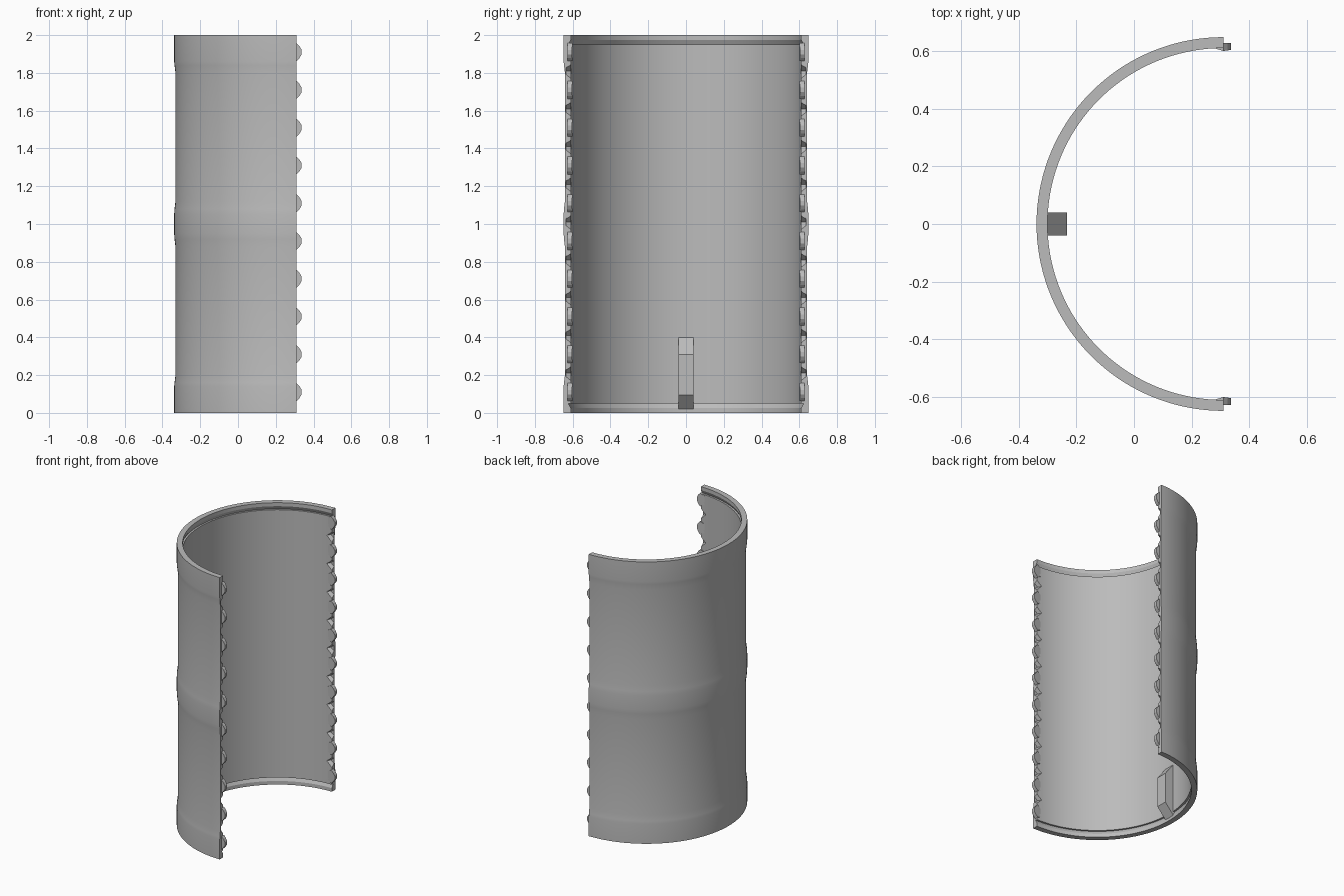
import bpy, bmesh, math
from mathutils import Vector

if "Cube" in bpy.data.objects:
    bpy.data.objects.remove(bpy.data.objects["Cube"])

CX, INNER, OUTER = 0.31, 0.61, 0.648
SEGMENTS = 72

grey = bpy.data.materials.new("plain grey")
grey.use_nodes = True
grey.diffuse_color = (0.5, 0.5, 0.5, 1)
grey.node_tree.nodes["Principled BSDF"].inputs["Base Color"].default_value = (0.5, 0.5, 0.5, 1)


def make_object(name, bm):
    bmesh.ops.recalc_face_normals(bm, faces=bm.faces)
    mesh = bpy.data.meshes.new(name)
    bm.to_mesh(mesh)
    bm.free()
    mesh.materials.append(grey)
    obj = bpy.data.objects.new(name, mesh)
    bpy.context.collection.objects.link(obj)
    return obj


def add_loft(bm, loop_a, loop_b):
    """Close the solid between two matching loops of points."""
    a = [bm.verts.new(p) for p in loop_a]
    b = [bm.verts.new(p) for p in loop_b]
    bm.faces.new(a)
    bm.faces.new(b[::-1])
    n = len(a)
    for i in range(n):
        j = (i + 1) % n
        bm.faces.new((a[i], a[j], b[j], b[i]))


# Half-round shell: wall profile with three soft raised bands and two lip grooves
waist = OUTER - 0.007
profile = [(OUTER, 0), (OUTER, 0.14), (OUTER - 0.002, 0.16), (waist, 0.2),
           (waist, 0.88), (OUTER - 0.002, 0.92), (OUTER, 0.95), (OUTER, 1.05),
           (OUTER - 0.002, 1.08), (waist, 1.12), (waist, 1.8),
           (OUTER - 0.002, 1.84), (OUTER, 1.86), (OUTER, 2),
           (INNER, 2), (INNER, 1.975), (INNER + 0.013, 1.95), (INNER, 1.95),
           (INNER, 0.05), (INNER + 0.013, 0.05), (INNER, 0.025), (INNER, 0)]
bm = bmesh.new()
rings = []
for s in range(SEGMENTS + 1):
    a = math.pi / 2 + math.pi * s / SEGMENTS
    rings.append([bm.verts.new((CX + r * math.cos(a), r * math.sin(a), z)) for r, z in profile])
for p, q in zip(rings, rings[1:]):
    for i in range(len(profile)):
        j = (i + 1) % len(profile)
        bm.faces.new((p[i], p[j], q[j], q[i]))
bm.faces.new(rings[0])
bm.faces.new(rings[-1][::-1])
shell = make_object("half_shell", bm)

# Sockets along both edges, set between the teeth
bm = bmesh.new()
for side in (-1, 1):
    for k in range(9):
        z = 0.21 + 0.2 * k
        outline = [(0.26, 0), (CX + 0.02, 0.07), (CX + 0.02, -0.07)]
        tip = [(0.285, 0), (CX + 0.02, 0.035), (CX + 0.02, -0.035)]
        add_loft(bm, [(x, side * 0.59, z + d) for x, d in outline],
                 [(x, side * 0.634, z + d) for x, d in tip])
cutter = make_object("socket_cutter", bm)
cutter.hide_render = True
cut = shell.modifiers.new("sockets", "BOOLEAN")
cut.operation = "DIFFERENCE"
cut.solver = "EXACT"
cut.object = cutter
bpy.context.view_layer.objects.active = shell
shell.select_set(True)
bpy.ops.object.modifier_apply(modifier=cut.name)
bpy.data.objects.remove(cutter)
bpy.ops.object.shade_smooth_by_angle(angle=math.radians(25))

# Interlocking teeth on each edge, with a ramp on the inner side
half_outline = [(0.27, 0.025, 0.612), (CX, 0.047, 0.6), (0.325, 0.032, 0.602), (0.337, 0.012, 0.604)]
outline = half_outline + [(x, -d, y) for x, d, y in reversed(half_outline)]
for side, name in ((-1, "front_edge_teeth"), (1, "back_edge_teeth")):
    bm = bmesh.new()
    for k in range(10):
        z = 0.11 + 0.2 * k
        add_loft(bm, [(x, side * y, z + d) for x, d, y in outline],
                 [(x, side * 0.628, z + d) for x, d, y in outline])
    make_object(name, bm)

# Wedge-ended block on the inside of the wall
bm = bmesh.new()
side_shape = [(-0.315, 0.015), (-0.3, 0.02), (-0.232, 0.095), (-0.232, 0.31), (-0.3, 0.4), (-0.315, 0.4)]
add_loft(bm, [(x, -0.04, z) for x, z in side_shape], [(x, 0.04, z) for x, z in side_shape])
make_object("inner_block", bm)
